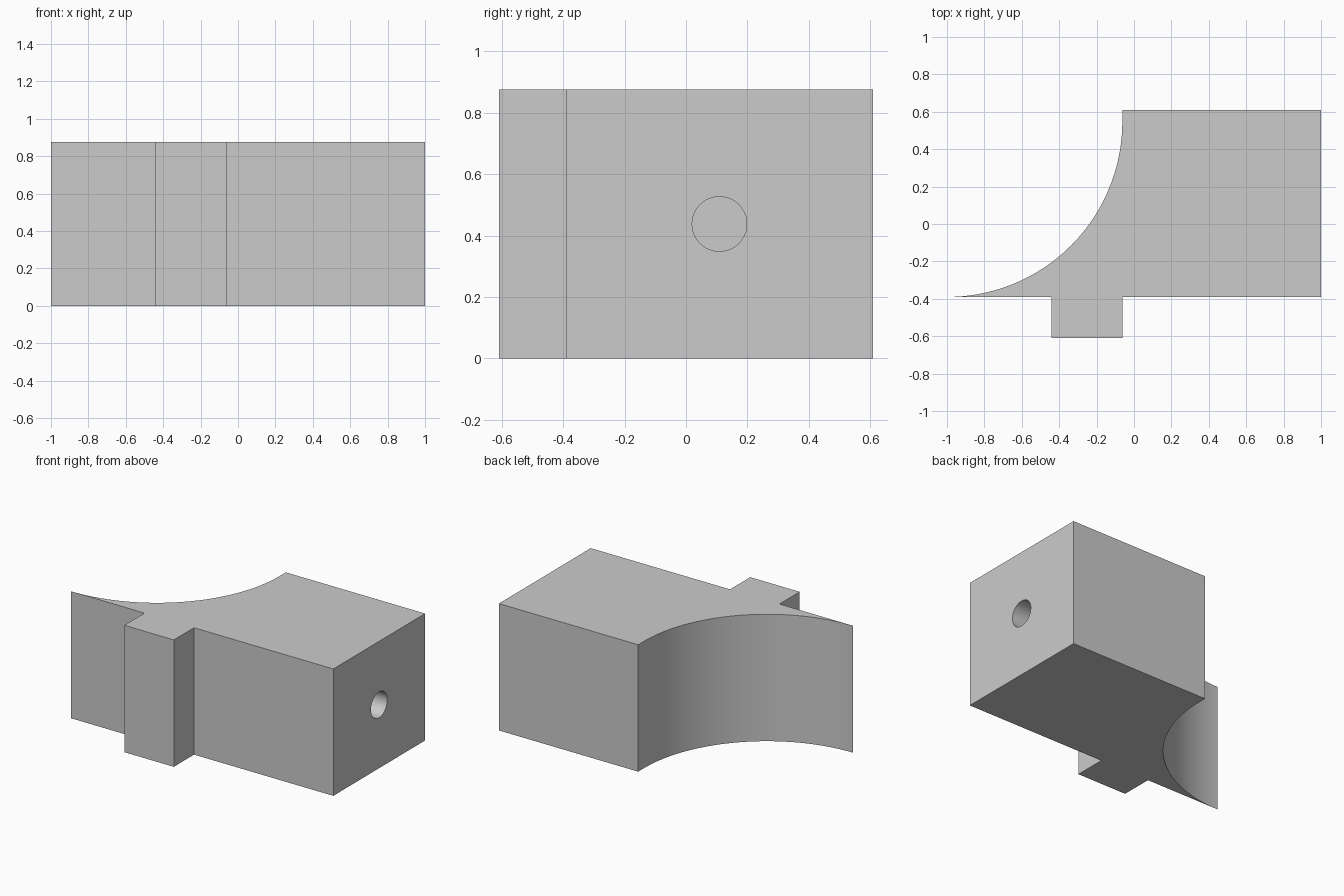
import bpy
import bmesh
import math

if "Cube" in bpy.data.objects:
    bpy.data.objects.remove(bpy.data.objects["Cube"], do_unlink=True)

HEIGHT = 0.875
FRONT, BACK = -0.39, 0.61
RADIUS = 0.9375

# Plain grey material
grey = bpy.data.materials.new("light_grey")
grey.use_nodes = True
grey.diffuse_color = (0.6, 0.6, 0.6, 1)
grey.node_tree.nodes["Principled BSDF"].inputs["Base Color"].default_value = (0.6, 0.6, 0.6, 1)

# Plan outline: front face with its tab, right block, then the concave arc
outline = [(-0.44, FRONT), (-0.44, -0.61), (-0.0625, -0.61), (-0.0625, FRONT),
           (1, FRONT), (1, BACK), (-1 + RADIUS, BACK)]
STEPS = 48
for i in range(STEPS + 1):
    a = -math.pi / 2 * i / STEPS
    outline.append((-1 + RADIUS * math.cos(a), FRONT + RADIUS + RADIUS * math.sin(a)))

# Extrude the outline into the block
bm = bmesh.new()
base = bm.faces.new([bm.verts.new((x, y, 0)) for x, y in outline])
top = bmesh.ops.extrude_face_region(bm, geom=[base])
bmesh.ops.translate(bm, vec=(0, 0, HEIGHT),
                    verts=[v for v in top["geom"] if isinstance(v, bmesh.types.BMVert)])
bmesh.ops.recalc_face_normals(bm, faces=bm.faces)
mesh = bpy.data.meshes.new("curved_block")
bm.to_mesh(mesh)
bm.free()
mesh.materials.append(grey)
block = bpy.data.objects.new("curved_block", mesh)
bpy.context.collection.objects.link(block)

# Blind round hole in the right end
bpy.ops.mesh.primitive_cylinder_add(vertices=48, radius=0.089, depth=1,
                                    location=(1, 0.109, HEIGHT / 2),
                                    rotation=(0, math.pi / 2, 0))
cutter = bpy.context.object
cutter.name = "hole_cutter"
cutter.hide_render = True
cutter.data.materials.append(grey)

cut = block.modifiers.new("hole", "BOOLEAN")
cut.operation = "DIFFERENCE"
cut.solver = "EXACT"
cut.object = cutter

bpy.ops.object.select_all(action="DESELECT")
block.select_set(True)
bpy.context.view_layer.objects.active = block
bpy.ops.object.modifier_apply(modifier=cut.name)
bpy.data.objects.remove(cutter, do_unlink=True)
bpy.ops.object.shade_smooth_by_angle(angle=math.radians(30))
